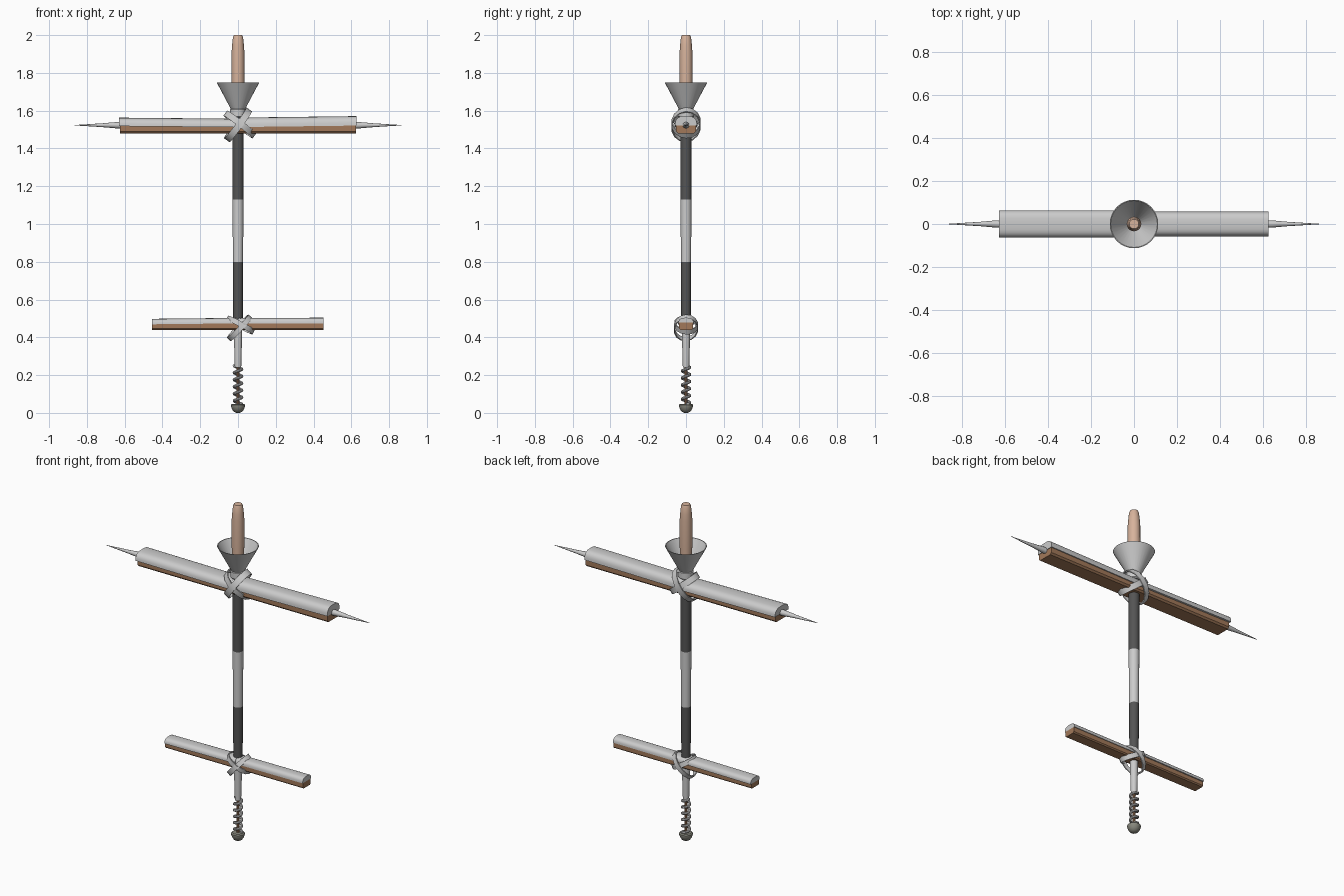
import bpy, bmesh, math
from mathutils import Vector

if "Cube" in bpy.data.objects:
    bpy.data.objects.remove(bpy.data.objects["Cube"])


def mat(name, col):
    m = bpy.data.materials.new(name)
    m.diffuse_color = (*col, 1)
    m.use_nodes = True
    m.node_tree.nodes["Principled BSDF"].inputs["Base Color"].default_value = m.diffuse_color
    return m


WOOD = mat("wood", (0.36, 0.19, 0.10))
PEG = mat("pale_wood", (0.68, 0.45, 0.33))
DARK = mat("dark_grip", (0.09, 0.09, 0.09))
FOOT = mat("rubber", (0.25, 0.25, 0.21))


def make(name, verts, faces, material=None, smooth=True):
    me = bpy.data.meshes.new(name)
    me.from_pydata(verts, [], faces)
    bm = bmesh.new()
    bm.from_mesh(me)
    bmesh.ops.recalc_face_normals(bm, faces=bm.faces)
    bm.to_mesh(me)
    bm.free()
    ob = bpy.data.objects.new(name, me)
    bpy.context.collection.objects.link(ob)
    if material:
        me.materials.append(material)
    if smooth:
        bpy.ops.object.select_all(action='DESELECT')
        ob.select_set(True)
        bpy.context.view_layer.objects.active = ob
        bpy.ops.object.shade_smooth_by_angle(angle=math.radians(35))
    return ob


def loft(name, rings, material=None, caps=True, closed=False, smooth=True):
    n, k = len(rings[0]), len(rings)
    verts = [p for r in rings for p in r]
    faces = []
    for i in range(k if closed else k - 1):
        a, b = i * n, (i + 1) % k * n
        faces += [(a + j, a + (j + 1) % n, b + (j + 1) % n, b + j) for j in range(n)]
    if caps and not closed:
        faces += [tuple(range(n)), tuple(range((k - 1) * n, k * n))]
    return make(name, verts, faces, material, smooth)


def lathe(name, prof, material=None, n=20, caps=True):
    return loft(name, [[(r * math.cos(2 * math.pi * j / n), r * math.sin(2 * math.pi * j / n), z)
                        for j in range(n)] for r, z in prof], material, caps)


def bar(name, prof, x0, x1, z0, z1, material=None):
    # yz profile drawn along x, with its own base height at each end
    return loft(name, [[(x, y, z + zz) for y, z in prof] for x, zz in ((x0, z0), (x1, z1))], material)


# Pole sections
lathe("pole_shaft_lower", [(0.017, 0.24), (0.022, 0.42), (0.022, 0.49)])
lathe("pole_grip_lower", [(0.025, 0.48), (0.027, 0.80)], DARK)
lathe("pole_middle", [(0.027, 0.80), (0.029, 1.13)])
lathe("pole_grip_upper", [(0.029, 1.13), (0.030, 1.56)], DARK)

# Funnel and top peg
lathe("funnel", [(0.012, 1.56), (0.113, 1.75), (0.109, 1.75), (0.009, 1.567)], n=32)
lathe("top_peg", [(0.030, 1.58), (0.034, 1.75), (0.034, 1.91), (0.031, 1.95),
                  (0.027, 1.988), (0.022, 2.0)], PEG)

# Spring with core rod and domed foot
lathe("spring_core", [(0.008, 0.03), (0.008, 0.25)], WOOD, 10)
rings = []
turns, per = 5.5, 20
for i in range(int(turns * per) + 1):
    a = 2 * math.pi * i / per
    z = 0.045 + 0.205 * i / (turns * per)
    ring = []
    for j in range(8):
        t = 2 * math.pi * j / 8
        r = 0.021 + 0.007 * math.cos(t)
        ring.append((r * math.cos(a), r * math.sin(a), z + 0.008 * math.sin(t)))
    rings.append(ring)
loft("spring", rings)
lathe("foot", [(0.008, 0.0), (0.022, 0.006), (0.031, 0.018), (0.037, 0.034),
               (0.037, 0.043), (0.030, 0.048)], FOOT)


# Crossbars: wooden beam with two half-round pads on top
def beam_profile(w, h):
    c = 0.18 * w
    return [(-w, h), (-w, c), (-w + c, 0), (w - c, 0), (w, c), (w, h)]


def pad_profile(w, h, n=14):
    return [(math.copysign(abs(math.cos(a)) ** 0.6, math.cos(a)) * w, math.sin(a) ** 0.8 * h)
            for a in [math.pi * min(i / n, 0.99999) for i in range(n + 1)]]


bar("upper_beam", beam_profile(0.052, 0.05), -0.625, 0.625, 1.48, 1.48, WOOD)
bar("upper_pad_left", pad_profile(0.064, 0.045), -0.63, 0.01, 1.518, 1.512)
bar("upper_pad_right", pad_profile(0.058, 0.05), -0.01, 0.628, 1.513, 1.521)
bar("lower_beam", beam_profile(0.036, 0.038), -0.455, 0.453, 0.44, 0.44, WOOD)
bar("lower_pad_left", pad_profile(0.043, 0.029), -0.455, 0.01, 0.469, 0.474)
bar("lower_pad_right", pad_profile(0.040, 0.030), -0.01, 0.453, 0.472, 0.474)

# End spikes
for side, sx in (("left", -1), ("right", 1)):
    loft("spike_" + side, [[(sx * x, r * math.cos(2 * math.pi * j / 12),
                             1.523 + r * math.sin(2 * math.pi * j / 12)) for j in range(12)]
                           for x, r in ((0.60, 0.017), (0.64, 0.017), (0.72, 0.010), (0.865, 0.001))])


# Lashing straps: flat bands looped diagonally round pole and bar
def strap(name, centre, angle, long_r, y_r, width, skew=0.0, n=14, thick=0.006):
    d = Vector((math.cos(angle), 0, math.sin(angle)))
    w = Vector((-math.sin(angle), 0, math.cos(angle)))
    y = Vector((0, 1, 0))
    rings = []
    for i in range(n):
        a = 2 * math.pi * i / n
        ring = []
        for off, side in ((0, -1), (thick, -1), (thick, 1), (0, 1)):
            p = d * (math.cos(a) * (long_r + off)) + y * (math.sin(a) * (y_r + off))
            p += w * (side * width / 2 + skew * math.sin(a))
            ring.append(tuple(Vector(centre) + p))
        rings.append(ring)
    return loft(name, rings, closed=True)


strap("upper_strap_rising", (0, 0, 1.525), math.radians(54), 0.095, 0.074, 0.036, 0.006)
strap("upper_strap_falling", (0.01, 0, 1.527), math.radians(-38), 0.092, 0.070, 0.034, -0.005)
strap("lower_strap_rising", (0.008, 0, 0.45), math.radians(47), 0.078, 0.060, 0.028, 0.005)
strap("lower_strap_falling", (0.012, 0, 0.465), math.radians(-28), 0.074, 0.056, 0.028, -0.005)

# Collar tying the funnel to the pole
lathe("funnel_collar", [(0.036, 1.565), (0.042, 1.57), (0.042, 1.605), (0.036, 1.61)], n=16)
